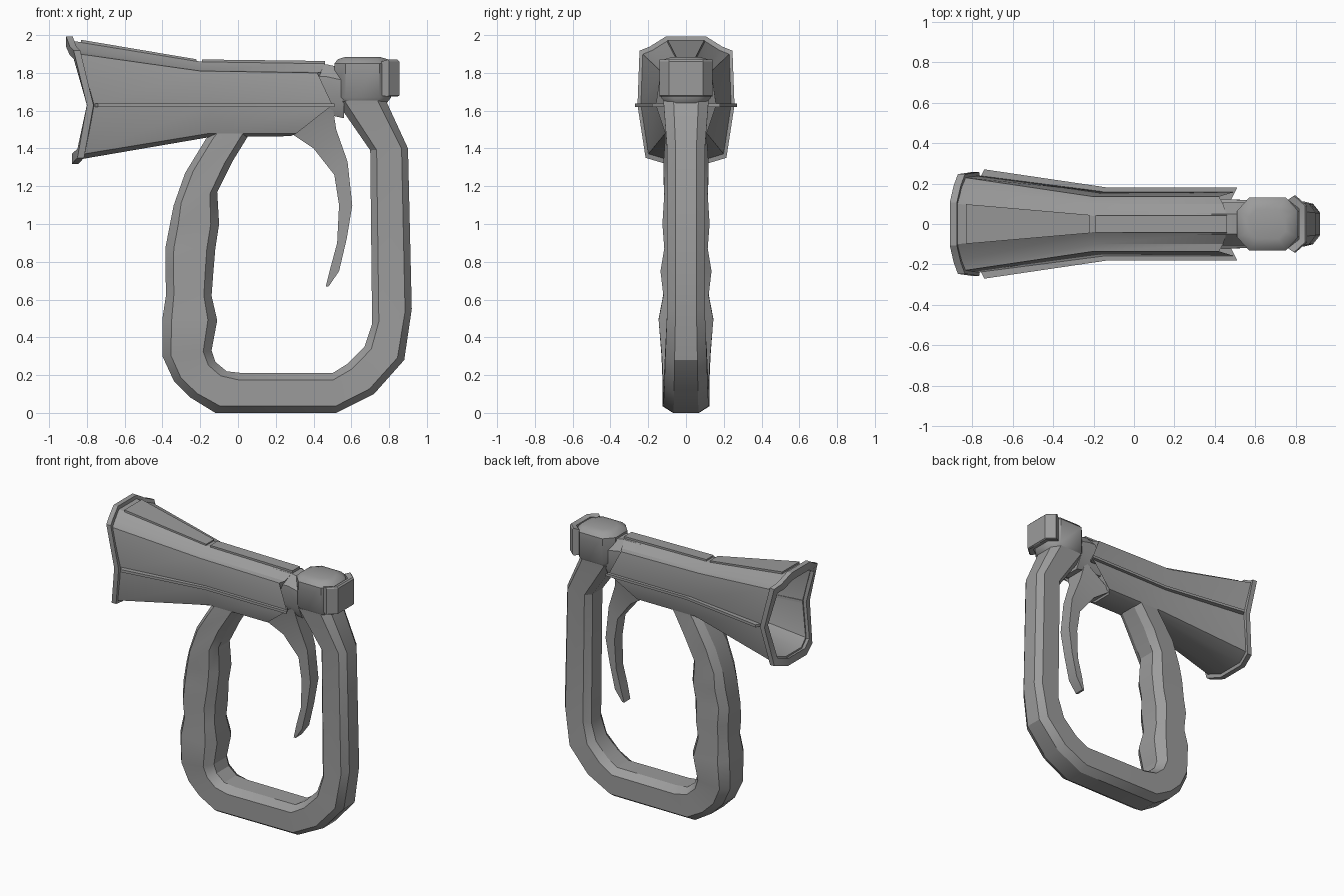
import bpy
import bmesh
from math import radians

cube = bpy.data.objects.get("Cube")
if cube:
    bpy.data.objects.remove(cube, do_unlink=True)

grey = bpy.data.materials.new("plain_grey")
grey.use_nodes = True
colour = (0.33, 0.33, 0.33, 1)
grey.diffuse_color = colour
grey.node_tree.nodes["Principled BSDF"].inputs["Base Color"].default_value = colour


def loft(name, rings, closed=False, angle=28):
    """Skin a series of equal-length rings, capping the ends unless closed."""
    bm = bmesh.new()
    loops = [[bm.verts.new(point) for point in ring] for ring in rings]
    pairs = list(zip(loops, loops[1:]))
    if closed:
        pairs.append((loops[-1], loops[0]))
    for first, second in pairs:
        count = len(first)
        for i in range(count):
            j = (i + 1) % count
            bm.faces.new((first[i], first[j], second[j], second[i]))
    if not closed:
        bm.faces.new(loops[0])
        bm.faces.new(loops[-1])
    bmesh.ops.recalc_face_normals(bm, faces=bm.faces)
    mesh = bpy.data.meshes.new(name)
    bm.to_mesh(mesh)
    bm.free()
    mesh.materials.append(grey)
    obj = bpy.data.objects.new(name, mesh)
    bpy.context.collection.objects.link(obj)
    bpy.ops.object.select_all(action="DESELECT")
    obj.select_set(True)
    bpy.context.view_layer.objects.active = obj
    bpy.ops.object.shade_smooth_by_angle(angle=radians(angle))
    return obj


def mirrored(half):
    """Complete a ring from its +y half."""
    return [tuple(p) for p in half] + [(x, -y, z) for x, y, z in reversed(half)]


def resized(ring, scale, shift, centre=1.65):
    """Scale a ring in its own plane and slide it along x."""
    return [(x + shift, y * scale, centre + (z - centre) * scale) for x, y, z in ring]


def band(outer, inner, half_width, chamfer=0.17, narrow=0.55):
    """Eight-sided section spanning an outer and an inner point."""
    half = []
    for t, w in ((0, narrow), (chamfer, 1), (1 - chamfer, 1), (1, narrow)):
        x = outer[0] + (inner[0] - outer[0]) * t
        z = outer[1] + (inner[1] - outer[1]) * t
        half.append((x, half_width * w, z))
    return mirrored(half)


# Handle loop: outer x, z, inner x, z, half width
handle_path = [
    (-.10, 1.54, .10, 1.54, .11),
    (-.17, 1.45, .05, 1.46, .11),
    (-.28, 1.27, -.03, 1.33, .12),
    (-.34, 1.1, -.11, 1.17, .115),
    (-.36, 1.0, -.10, 1.0, .125),
    (-.385, .87, -.12, .87, .115),
    (-.385, .75, -.13, .75, .135),
    (-.38, .63, -.14, .62, .12),
    (-.40, .5, -.11, .49, .145),
    (-.40, .3, -.14, .33, .13),
    (-.34, .17, -.12, .27, .125),
    (-.25, .08, -.06, .22, .125),
    (-.12, .0, .03, .21, .125),
    (.52, .0, .5, .21, .12),
    (.72, .1, .58, .26, .115),
    (.88, .28, .67, .35, .11),
    (.92, .55, .71, .47, .1),
    (.9, 1.4, .7, 1.39, .1),
    (.78, 1.66, .52, 1.65, .12),
]
loft("handle_loop", [band((a, b), (c, d), w) for a, b, c, d, w in handle_path])

# Flared barrel: half sections run from the underside up to the top
mouth = mirrored([(-.85, .10, 1.34), (-.82, .20, 1.37), (-.77, .24, 1.63),
                  (-.84, .23, 1.90), (-.86, .18, 1.92), (-.88, .10, 1.97)])
waist = mirrored([(-.15, .07, 1.46), (-.15, .11, 1.48), (-.15, .16, 1.63),
                  (-.2, .135, 1.81), (-.2, .10, 1.815), (-.2, .04, 1.86)])
breech = mirrored([(.28, .07, 1.465), (.31, .11, 1.48), (.5, .16, 1.63),
                   (.42, .135, 1.80), (.44, .10, 1.805), (.46, .04, 1.85)])
loft("barrel_shell", [breech, waist, mouth, resized(mouth, .9, 0),
                      resized(waist, .85, -.08)])

# Raised lip around the mouth
loft("mouth_rim", [resized(mouth, s, d) for s, d in
                   ((.95, .01), (1.07, .005), (1.07, -.03), (.9, -.03))], closed=True)


def top_strip(name, stations):
    """Thin raised plate along the top of the barrel."""
    loft(name, [[(x, w, z), (x, -w, z), (x, -w, z - .03), (x, w, z - .03)]
                for x, w, z in stations])


top_strip("rear_top_strip", [(-.83, .098, 1.975), (-.22, .045, 1.872)])
top_strip("front_top_strip", [(-.19, .042, 1.871), (.46, .042, 1.863)])

# Side flanges along the widest line
for side, label in ((1, "left"), (-1, "right")):
    loft(label + "_flange", [
        [(x, side * (y - .06), 1.62), (x + .03 * end, side * y, 1.62),
         (x + .03 * end, side * y, 1.638), (x, side * (y - .06), 1.638)]
        for x, y, end in ((-.77, .27, 1), (-.13, .18, 0), (.48, .18, 1))])

# Neck between barrel and head
neck_half = [(.07, 1.58), (.105, 1.65), (.105, 1.78), (.05, 1.845)]
loft("neck", [mirrored([(x, y, z - drop) for y, z in neck_half])
              for x, drop in ((.3, 0), (.47, 0), (.56, .02))])


# Head block: octagonal in plan with a soft domed top
def octagon(inset, z):
    long, wide = .15 - inset, .132 - inset
    cut_x, cut_y = long * .6, wide * .5
    half = [(long, cut_y), (cut_x, wide), (-cut_x, wide), (-long, cut_y)]
    return [(.66 + x, y, z) for x, y in half] + [(.66 + x, -y, z) for x, y in reversed(half)]


loft("head_block", [octagon(i, z) for i, z in
                    ((.03, 1.63), (0, 1.67), (0, 1.85), (.02, 1.873), (.06, 1.885))], angle=40)

# Wrapped plate on the end of the head
wrap = [(.79, .14), (.845, .09), (.845, -.09), (.79, -.14)]
loft("end_plate", [
    [(x, y, 1.675), (x + .01, y, 1.68), (x + .01, y, 1.86), (x, y, 1.87),
     (x - .03, y * .85, 1.86), (x - .03, y * .85, 1.68)] for x, y in wrap])

# Curved trigger: outer x, z, inner x, z, half width
trigger_path = [
    (.50, 1.63, .28, 1.48, .09),
    (.52, 1.5, .40, 1.4, .06),
    (.58, 1.33, .51, 1.26, .045),
    (.605, 1.1, .535, 1.1, .045),
    (.575, .92, .525, .9, .04),
    (.535, .75, .49, .77, .04),
    (.48, .67, .465, .67, .035),
]
loft("trigger", [band((a, b), (c, d), w, narrow=1) for a, b, c, d, w in trigger_path])
